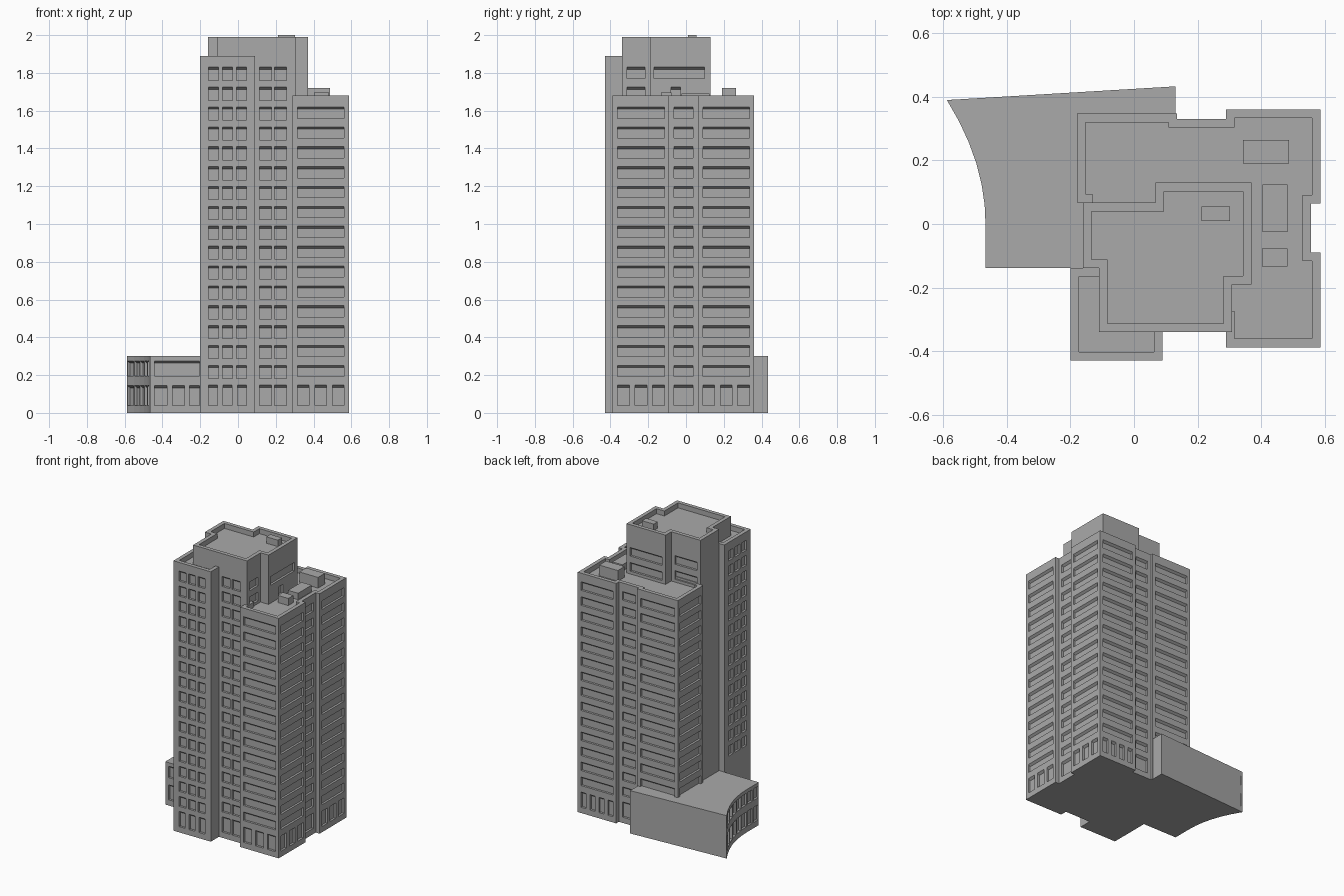
import bpy
import bmesh
from mathutils import Vector

old_cube = bpy.data.objects.get("Cube")
if old_cube:
    bpy.data.objects.remove(old_cube, do_unlink=True)

concrete = bpy.data.materials.new("grey concrete")
concrete.use_nodes = True
GREY = (0.4, 0.4, 0.4, 1)
concrete.diffuse_color = GREY
concrete.node_tree.nodes["Principled BSDF"].inputs["Base Color"].default_value = GREY

RIM = 0.027      # parapet thickness
SINK = 0.035     # roof depth below the parapet
RECESS = 0.015   # window depth
SLOPE = 0.012    # drop of the sloping window head


def row_top(k):
    return 0.147 + 0.1052 * k


def columns(length, count, margin, gap):
    """Evenly spaced window spans along a wall."""
    width = (length - 2 * margin - gap * (count - 1)) / count
    starts = [margin + i * (width + gap) for i in range(count)]
    return [(s, s + width) for s in starts]


def band(k, spans, height):
    return (row_top(k) - height, row_top(k), spans)


# Window layouts: each returns bands of (bottom, top, spans) for a wall length
def storeys(count, margin, gap, ground, first=0, last=14, height=0.06):
    def layout(length):
        spans = columns(length, count, margin, gap)
        base = columns(length, ground, margin, 0.03)
        return [band(k, spans, height) if k else band(k, base, 0.107)
                for k in range(first, last + 1)]
    return layout


def recess_front(length):
    spans = [(0.224, 0.287), (0.303, 0.367)]
    return [band(k, spans, 0.07 if k else 0.107) for k in range(17)]


def penthouse_side(length):
    return [band(15, [(0.11, 0.16)], 0.06), band(16, [(0.02, 0.288)], 0.06)]


def podium_front(length):
    return [(0.04, 0.145, [(0.025, 0.09), (0.12, 0.185), (0.21, 0.262)]),
            (0.195, 0.275, [(0.025, 0.262)])]


def podium_curve(length):
    spans = [(0.006, length - 0.006)]
    return [(0.04, 0.145, spans), (0.195, 0.275, spans)]


wide3 = storeys(1, 0.025, 0, 3)
wide4 = storeys(1, 0.025, 0, 4)
bay = storeys(1, 0.027, 0, 1)
above_podium = storeys(1, 0.025, 0, 1, first=2)
triple = storeys(3, 0.045, 0.022, 3, last=16, height=0.07)
triple_side = storeys(3, 0.045, 0.022, 3, first=3, last=16, height=0.07)
attic = storeys(1, 0.027, 0, 1, first=15, last=16)


def face(bm, points):
    bm.faces.new([bm.verts.new(p) for p in points])


def add_wall(bm, start, end, height, layout):
    """Wall from start to end, with its outer side on the right."""
    start, end = Vector((*start, 0)), Vector((*end, 0))
    length = (end - start).length
    along = (end - start) / length
    inward = Vector((-along.y, along.x, 0))

    def at(s, z, depth=0):
        p = start + along * s + inward * depth
        return Vector((p.x, p.y, z))

    def panel(s0, s1, z0, z1):
        face(bm, [at(s0, z0), at(s1, z0), at(s1, z1), at(s0, z1)])

    def window(s0, s1, z0, z1):
        outer = [at(s0, z0), at(s1, z0), at(s1, z1), at(s0, z1)]
        head = z1 - SLOPE
        inner = [at(s0, z0, RECESS), at(s1, z0, RECESS),
                 at(s1, head, RECESS), at(s0, head, RECESS)]
        for i in range(4):
            j = (i + 1) % 4
            face(bm, [outer[i], outer[j], inner[j], inner[i]])
        face(bm, inner)

    level = 0
    for z0, z1, spans in (layout(length) if layout else []):
        panel(0, length, level, z0)
        s = 0
        for s0, s1 in spans:
            panel(s, s0, z0, z1)
            window(s0, s1, z0, z1)
            s = s1
        panel(s, length, z0, z1)
        level = z1
    panel(0, length, level, height)


def inset(outline, amount):
    """Mitred inward offset of a counter-clockwise outline."""
    result = []
    for i, p in enumerate(outline):
        a = (p - outline[i - 1]).normalized()
        b = (outline[(i + 1) % len(outline)] - p).normalized()
        na, nb = Vector((-a.y, a.x)), Vector((-b.y, b.x))
        result.append(p + (na + nb) * amount / (1 + na.dot(nb)))
    return result


def finish(bm, name):
    bmesh.ops.remove_doubles(bm, verts=bm.verts, dist=0.0001)
    mesh = bpy.data.meshes.new(name)
    bm.to_mesh(mesh)
    bm.free()
    mesh.materials.append(concrete)
    bpy.context.collection.objects.link(bpy.data.objects.new(name, mesh))


def building(name, height, edges, parapet=True):
    """Block from (x, y, window layout) corners, counter-clockwise."""
    bm = bmesh.new()
    outline = [Vector(e[:2]) for e in edges]
    n = len(outline)
    for i, (x, y, layout) in enumerate(edges):
        add_wall(bm, outline[i], outline[(i + 1) % n], height, layout)
    face(bm, [(p.x, p.y, 0) for p in reversed(outline)])
    roof, floor = outline, height
    if parapet:
        roof, floor = inset(outline, RIM), height - SINK
        for i in range(n):
            j = (i + 1) % n
            a, b, c, d = outline[i], outline[j], roof[j], roof[i]
            face(bm, [(p.x, p.y, height) for p in (a, b, c, d)])
            face(bm, [(*c, floor), (*d, floor), (*d, height), (*c, height)])
    face(bm, [(p.x, p.y, floor) for p in roof])
    finish(bm, name)


def roof_unit(name, x0, x1, y0, y1, z0, z1):
    bm = bmesh.new()
    bmesh.ops.create_cube(bm, size=1)
    for v in bm.verts:
        v.co = (x1 if v.co.x > 0 else x0, y1 if v.co.y > 0 else y0,
                z1 if v.co.z > 0 else z0)
    finish(bm, name)


# Lower tower wrapping the right and back sides
building("lower_tower", 1.68, [
    (0.289, -0.388, wide3), (0.587, -0.388, wide3), (0.587, -0.09, None),
    (0.557, -0.09, bay), (0.557, 0.065, None), (0.587, 0.065, wide3),
    (0.587, 0.36, wide4), (0.289, 0.36, None), (0.289, 0.33, bay),
    (0.135, 0.33, None), (0.135, 0.347, above_podium),
    (-0.18, 0.347, above_podium), (-0.18, 0.067, None), (-0.158, 0.067, None),
    (-0.158, 0.03, None), (0.2, 0.03, None), (0.2, -0.3, None),
    (0.289, -0.3, None)])

# Tall core with the penthouse storeys
building("core_tower", 1.99, [
    (-0.11, -0.34, recess_front), (0.308, -0.34, attic), (0.308, -0.19, None),
    (0.37, -0.19, penthouse_side), (0.37, 0.13, attic), (0.067, 0.13, None),
    (0.067, 0.067, attic), (-0.16, 0.067, None), (-0.16, -0.138, None),
    (-0.11, -0.138, None)])

# Projecting front block
building("front_block", 1.89, [
    (-0.2, -0.43, triple), (0.09, -0.43, None), (0.09, -0.138, None),
    (-0.2, -0.138, triple_side)])

# Low podium with a concave side
STEPS = 8
curve = []
for i in range(STEPS):
    y = 0.39 - 0.528 * i / STEPS
    curve.append((-0.467 - 0.8 * max(y, 0) ** 2, y, podium_curve))
building("podium", 0.3, [
    (-0.467, -0.138, podium_front), (-0.1, -0.138, None), (-0.1, 0.1, None),
    (0.13, 0.1, None), (0.13, 0.433, None)] + curve, parapet=False)

# Rooftop plant
roof_unit("penthouse_roof_unit", 0.212, 0.302, 0.01, 0.055, 1.95, 2)
roof_unit("back_roof_unit", 0.343, 0.487, 0.19, 0.265, 1.64, 1.72)
roof_unit("middle_roof_unit", 0.405, 0.483, -0.025, 0.125, 1.64, 1.69)
roof_unit("front_roof_unit", 0.402, 0.483, -0.133, -0.077, 1.64, 1.695)
